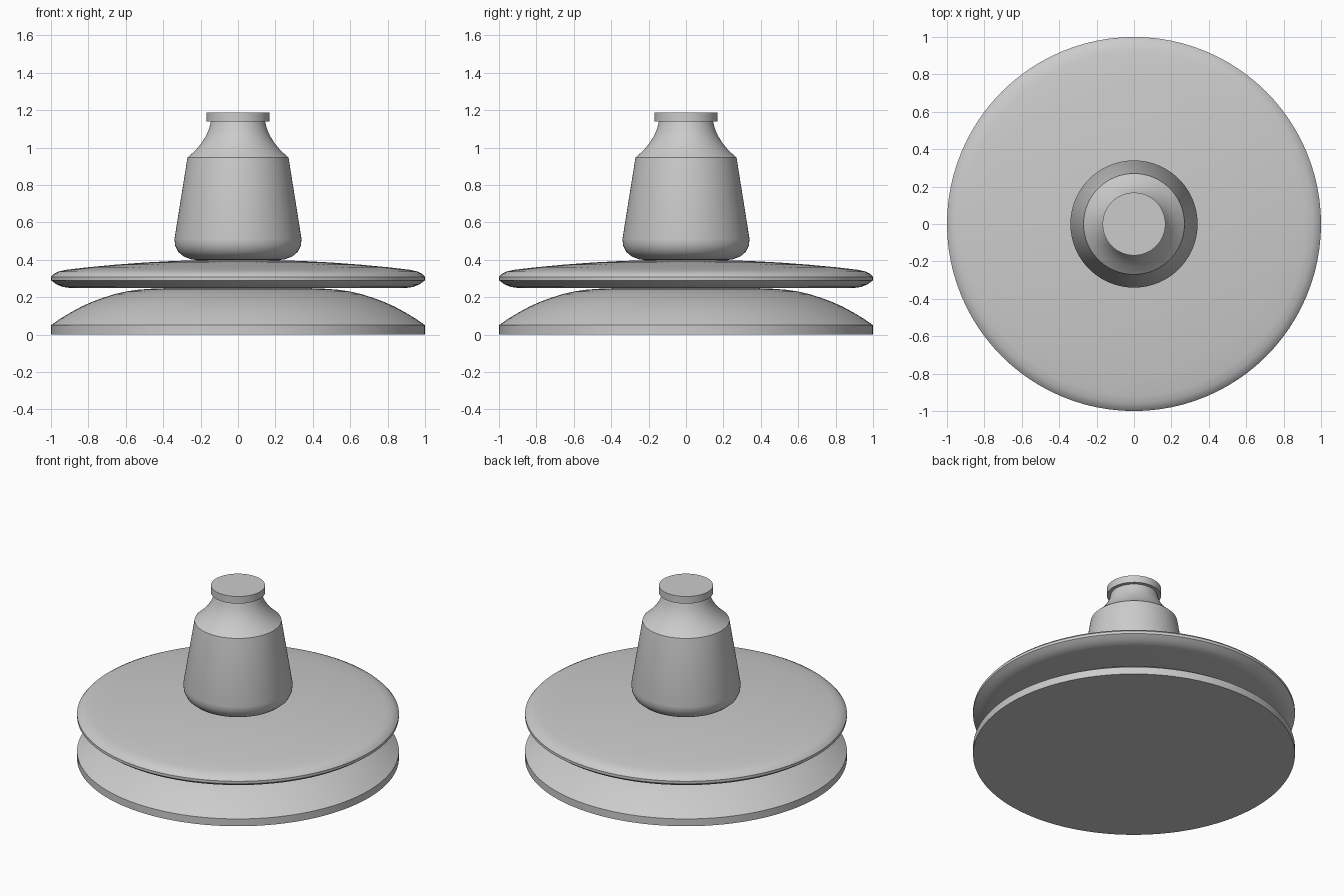
import bpy, bmesh, math

if "Cube" in bpy.data.objects:
    bpy.data.objects.remove(bpy.data.objects["Cube"])

SEG = 96
grey = bpy.data.materials.new("light_grey")
grey.diffuse_color = (0.6, 0.6, 0.6, 1)
grey.use_nodes = True
grey.node_tree.nodes["Principled BSDF"].inputs["Base Color"].default_value = grey.diffuse_color


def lathe(name, profile, angle=25):
    """Spin a (radius, height) profile, listed bottom to top, into a closed solid."""
    bm = bmesh.new()
    rings = []
    for r, z in profile:
        rings.append([bm.verts.new((r * math.cos(2 * math.pi * i / SEG),
                                    r * math.sin(2 * math.pi * i / SEG), z))
                      for i in range(SEG)])
    for lo, hi in zip(rings, rings[1:]):
        for i in range(SEG):
            j = (i + 1) % SEG
            bm.faces.new((lo[i], lo[j], hi[j], hi[i]))
    bm.faces.new(rings[0][::-1])
    bm.faces.new(rings[-1])
    me = bpy.data.meshes.new(name)
    bm.to_mesh(me)
    bm.free()
    ob = bpy.data.objects.new(name, me)
    bpy.context.collection.objects.link(ob)
    me.materials.append(grey)
    bpy.ops.object.select_all(action='DESELECT')
    ob.select_set(True)
    bpy.context.view_layer.objects.active = ob
    bpy.ops.object.shade_smooth_by_angle(angle=math.radians(angle))
    return ob


# Domed base with a thin straight rim
lathe("domed_base", [(1, 0), (1, 0.05), (0.95, 0.085), (0.9, 0.115), (0.84, 0.148),
                     (0.78, 0.175), (0.72, 0.197), (0.66, 0.216), (0.6, 0.23),
                     (0.53, 0.24), (0.45, 0.246), (0.3, 0.25)])

# Shallow disc floating on the base
lathe("upper_disc", [(0.905, 0.25), (0.935, 0.254), (0.97, 0.268), (1, 0.29), (1, 0.308),
                     (0.985, 0.324), (0.96, 0.337), (0.92, 0.346), (0.8, 0.36),
                     (0.65, 0.374), (0.5, 0.385), (0.35, 0.393), (0.2, 0.398)])

# Tapered body with rounded foot and concave shoulder
lathe("body", [(0.2, 0.396), (0.25, 0.402), (0.29, 0.417), (0.32, 0.442), (0.336, 0.475),
               (0.34, 0.51), (0.27, 0.947), (0.23, 0.982), (0.198, 1.02),
               (0.172, 1.06), (0.155, 1.1), (0.145, 1.14)])

# Flat cap on the neck
lathe("cap", [(0.168, 1.138), (0.168, 1.187)])
